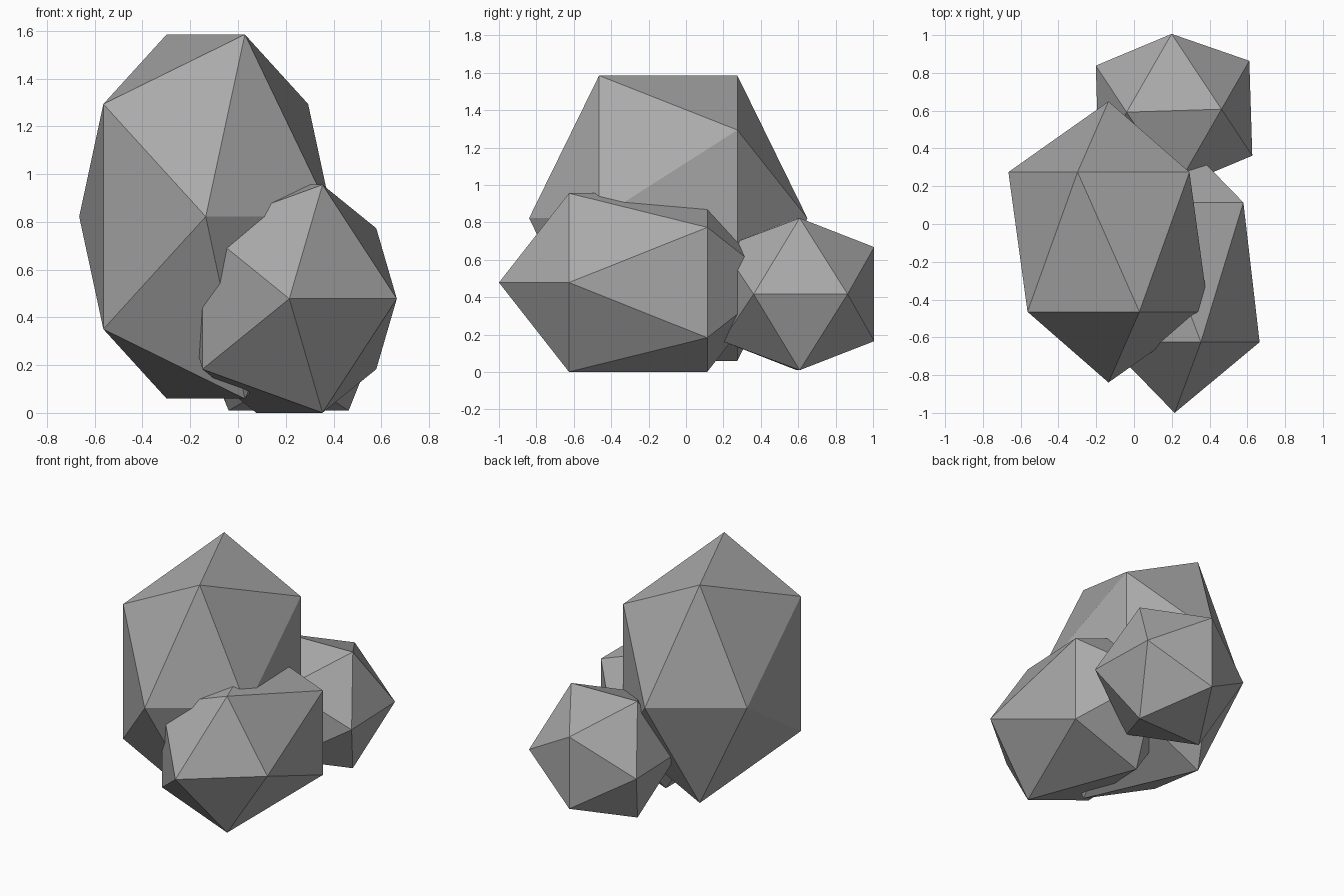
import bpy, bmesh
from math import radians
from mathutils import Matrix, Vector

cube = bpy.data.objects.get("Cube")
if cube:
    bpy.data.objects.remove(cube, do_unlink=True)

# Single stone colour
stone = bpy.data.materials.new("stone_grey")
stone.use_nodes = True
grey = (0.4, 0.4, 0.4, 1.0)
stone.diffuse_color = grey
stone.node_tree.nodes["Principled BSDF"].inputs["Base Color"].default_value = grey


def add_rock(name, centre, shape):
    """Flat-shaded twenty-sided rock; shape places each unit vertex."""
    bm = bmesh.new()
    bmesh.ops.create_icosphere(bm, subdivisions=1, radius=1)
    for v in bm.verts:
        v.co = shape(v.co) + Vector(centre)
    bmesh.ops.recalc_face_normals(bm, faces=bm.faces)
    mesh = bpy.data.meshes.new(name)
    bm.to_mesh(mesh)
    bm.free()
    mesh.materials.append(stone)
    rock = bpy.data.objects.new(name, mesh)
    bpy.context.collection.objects.link(rock)
    return rock


def lying(width, pole, height):
    """Tips point front and back, with two five-sided rings between them."""
    ring = 0.8 ** 0.5   # ring radius of a unit icosahedron

    def shape(co):
        depth = co.z if abs(co.z) > 0.9 else co.z / abs(co.z) * 0.497
        return Vector((co.x / ring * width, -depth * pole, co.y / ring * height))
    return shape


# Regular rock resting on an edge, turned slightly
turn = Matrix.Rotation(radians(1.8), 3, 'Z') @ Matrix.Rotation(radians(-31.72), 3, 'Y')

add_rock("tall_rock", (-0.135, -0.095, 0.822), lying(0.53, 0.744, 0.802))
add_rock("front_rock", (0.215, -0.256, 0.478), lying(0.45, 0.744, 0.502))
add_rock("back_rock", (0.212, 0.6, 0.416), lambda co: turn @ co * 0.478)
